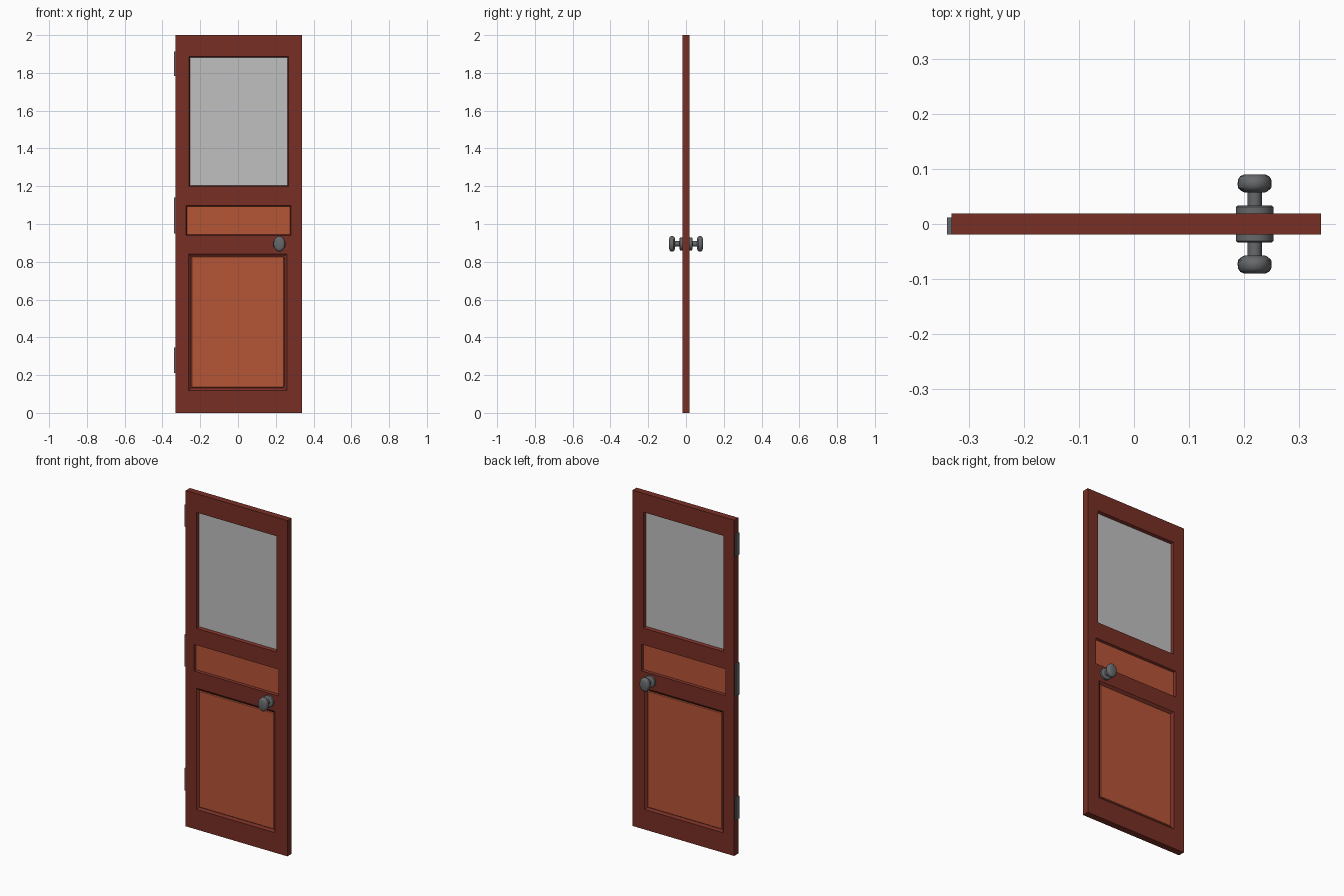
import bpy, bmesh, math
from mathutils import Vector

if "Cube" in bpy.data.objects:
    bpy.data.objects.remove(bpy.data.objects["Cube"])

T = 0.0195                      # half thickness of the door
X0, X1 = -0.331, 0.339          # door edges


def mat(name, rgb):
    m = bpy.data.materials.new(name)
    m.diffuse_color = (*rgb, 1)
    m.use_nodes = True
    m.node_tree.nodes["Principled BSDF"].inputs["Base Color"].default_value = m.diffuse_color
    return m


DARK = mat("dark_red_wood", (0.185, 0.028, 0.018))
ORANGE = mat("orange_wood", (0.47, 0.092, 0.039))
GLASS = mat("grey_glass", (0.53, 0.53, 0.53))
METAL = mat("grey_metal", (0.135, 0.14, 0.145))


def finish(name, bm, material, recalc=True):
    if recalc:
        bmesh.ops.recalc_face_normals(bm, faces=bm.faces[:])
    me = bpy.data.meshes.new(name)
    bm.to_mesh(me)
    bm.free()
    me.materials.append(material)
    ob = bpy.data.objects.new(name, me)
    bpy.context.collection.objects.link(ob)
    return ob


def box(name, lo, hi, material, bevel=0.0):
    lo, hi = Vector(lo), Vector(hi)
    bm = bmesh.new()
    bmesh.ops.create_cube(bm, size=1)
    for v in bm.verts:
        v.co = (lo + hi) / 2 + v.co * (hi - lo)
    if bevel:
        bmesh.ops.bevel(bm, geom=bm.edges[:], offset=bevel, segments=1,
                        affect='EDGES')
    return finish(name, bm, material)


def moulding(name, o, inset, d, material):
    """Sloped lining around an opening, seen from both faces."""
    bm = bmesh.new()
    loops = []
    for y, i in ((-T, 0), (-d, inset), (d, inset), (T, 0)):
        a, b, c, e = o[0] + i, o[1] - i, o[2] + i, o[3] - i
        loops.append([bm.verts.new((x, y, z))
                      for x, z in ((a, c), (b, c), (b, e), (a, e))])
    for k in range(4):
        p, q = loops[k], loops[(k + 1) % 4]
        for j in range(4):
            n = (j + 1) % 4
            bm.faces.new((p[j], p[n], q[n], q[j]))
    return finish(name, bm, material)


# openings: x0, x1, z0, z1
WINDOW = (-0.260, 0.267, 1.198, 1.888)
MIDDLE = (-0.275, 0.280, 0.940, 1.098)
LOWER = (-0.261, 0.259, 0.119, 0.842)
openings = (WINDOW, MIDDLE, LOWER)

# door frame: a grid of cells, leaving out the openings, given thickness
xs = sorted({X0, X1, *[x for o in openings for x in o[:2]]})
zs = sorted({0.0, 2.0, *[z for o in openings for z in o[2:]]})
bm = bmesh.new()
grid = {(x, z): bm.verts.new((x, -T, z)) for x in xs for z in zs}
for xa, xb in zip(xs, xs[1:]):
    for za, zb in zip(zs, zs[1:]):
        cx, cz = (xa + xb) / 2, (za + zb) / 2
        if any(o[0] < cx < o[1] and o[2] < cz < o[3] for o in openings):
            continue
        bm.faces.new([grid[p] for p in ((xa, za), (xb, za), (xb, zb), (xa, zb))])
bmesh.ops.delete(bm, geom=[v for v in bm.verts if not v.link_faces], context='VERTS')
ext = bmesh.ops.extrude_face_region(bm, geom=bm.faces[:], use_keep_orig=True)
for v in ext["geom"]:
    if isinstance(v, bmesh.types.BMVert):
        v.co.y = T
finish("door_frame", bm, DARK)

# window glass and panels with their mouldings
moulding("window_moulding", WINDOW, 0.006, 0.006, DARK)
box("window_glass", (-0.258, -0.004, 1.20), (0.265, 0.004, 1.886), GLASS)
moulding("middle_moulding", MIDDLE, 0.005, 0.009, DARK)
box("middle_panel", (-0.273, -0.008, 0.942), (0.278, 0.008, 1.096), ORANGE)
moulding("lower_moulding", LOWER, 0.014, 0.009, DARK)
box("lower_panel", (-0.248, -0.013, 0.132), (0.246, 0.013, 0.828), ORANGE, 0.004)

# hinges on the left edge
for name, za, zb in (("lower", 0.212, 0.345), ("middle", 0.95, 1.14),
                     ("upper", 1.783, 1.913)):
    box(name + "_hinge", (-0.339, -T, za), (X0 + 0.002, 0.012, zb), METAL)


# door knobs: turned profile (distance from door centre, half width, half height)
def turned(name, side, profile, seg=20):
    bm = bmesh.new()
    rings = [[bm.verts.new((0.219 + rx * math.cos(2 * math.pi * i / seg), side * y,
                            0.895 + rz * math.sin(2 * math.pi * i / seg)))
              for i in range(seg)] for y, rx, rz in profile]
    for p, q in zip(rings, rings[1:]):
        for i in range(seg):
            n = (i + 1) % seg
            bm.faces.new((p[i], p[n], q[n], q[i]))
    bm.faces.new(rings[0])
    bm.faces.new(rings[-1])
    ob = finish(name, bm, METAL)
    bpy.ops.object.select_all(action='DESELECT')
    ob.select_set(True)
    bpy.context.view_layer.objects.active = ob
    bpy.ops.object.shade_smooth_by_angle(angle=math.radians(40))


ROSETTE = [(0.017, 0.034, 0.034), (0.031, 0.034, 0.034), (0.034, 0.030, 0.030)]
NECK = [(0.030, 0.013, 0.014), (0.060, 0.013, 0.014)]
KNOB = [(0.057, 0.018, 0.024), (0.060, 0.024, 0.032), (0.065, 0.030, 0.039),
        (0.072, 0.031, 0.041), (0.081, 0.030, 0.040), (0.087, 0.026, 0.034),
        (0.0895, 0.020, 0.026)]
for tag, side in (("front", -1), ("back", 1)):
    turned(tag + "_knob_rosette", side, ROSETTE)
    turned(tag + "_knob_neck", side, NECK)
    turned(tag + "_knob", side, KNOB)
